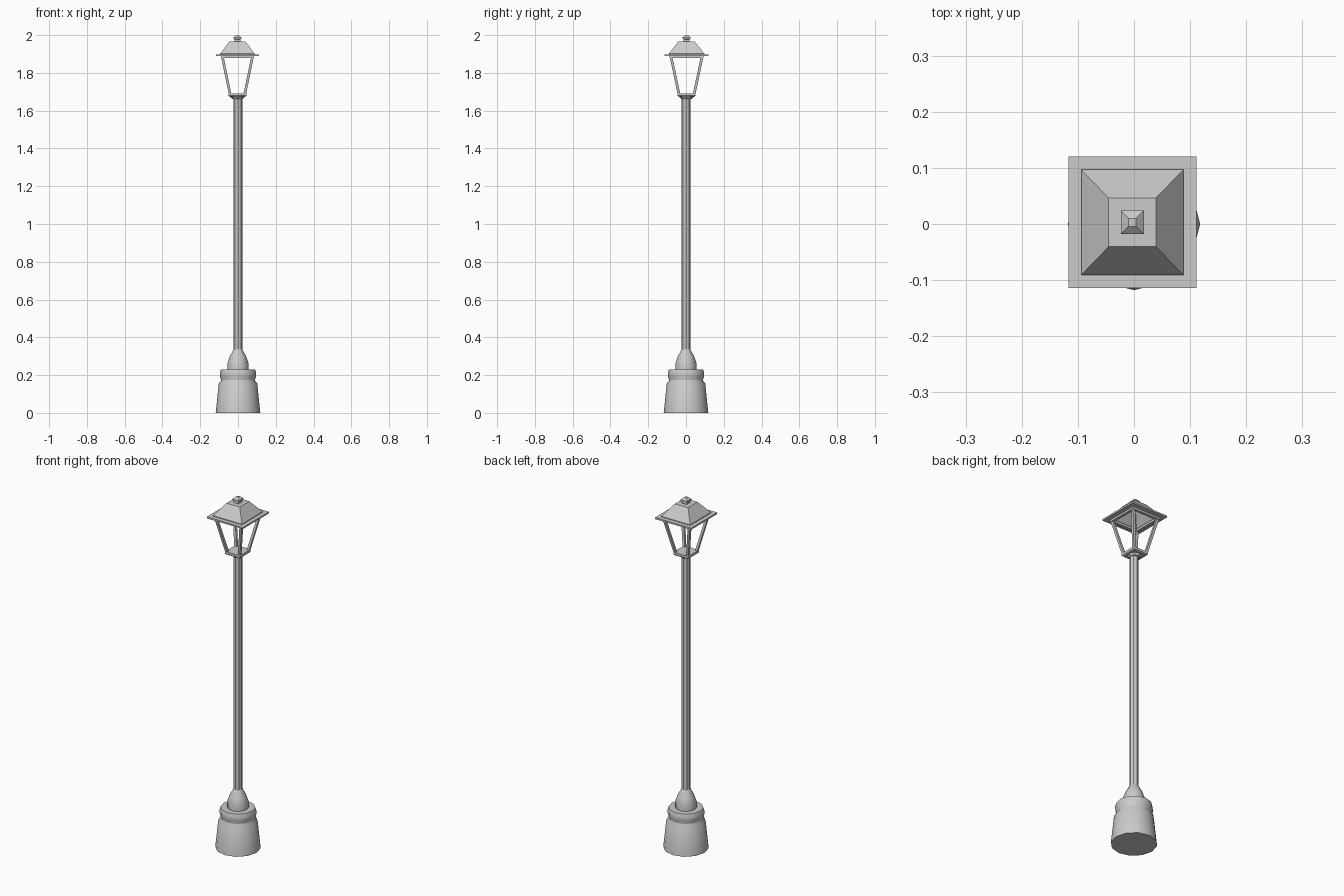
import bpy, bmesh
from math import cos, sin, pi, sqrt, radians

if "Cube" in bpy.data.objects:
    bpy.data.objects.remove(bpy.data.objects["Cube"])

LANTERN = (-0.003, 0.003)   # lantern sits slightly off the post axis


def finish(name, bm):
    bmesh.ops.recalc_face_normals(bm, faces=bm.faces[:])
    mesh = bpy.data.meshes.new(name)
    bm.to_mesh(mesh)
    bm.free()
    obj = bpy.data.objects.new(name, mesh)
    bpy.context.collection.objects.link(obj)
    return obj


def lathe(name, profile, sides, phase=0.0, centre=(0, 0), sy=1.0, loop=False, smooth=False):
    """Turn a (radius, z) profile; loop=True makes a hollow frame, else ends are capped."""
    bm = bmesh.new()
    rings = []
    for r, z in profile:
        angles = [phase + 2 * pi * i / sides for i in range(sides)]
        rings.append([bm.verts.new((centre[0] + r * cos(a), centre[1] + sy * r * sin(a), z))
                      for a in angles])
    pairs = list(zip(rings, rings[1:]))
    if loop:
        pairs.append((rings[-1], rings[0]))
    else:
        bm.faces.new(rings[0])
        bm.faces.new(rings[-1])
    for a, b in pairs:
        for i in range(sides):
            j = (i + 1) % sides
            bm.faces.new((a[i], a[j], b[j], b[i]))
    obj = finish(name, bm)
    if smooth:
        bpy.ops.object.select_all(action='DESELECT')
        obj.select_set(True)
        bpy.context.view_layer.objects.active = obj
        bpy.ops.object.shade_smooth_by_angle(angle=radians(35))
    return obj


def square(name, profile, loop=False):
    """Four-sided lathe whose profile gives half widths."""
    return lathe(name, [(h * sqrt(2), z) for h, z in profile], 4, pi / 4, LANTERN, 1.03, loop)


def frame(name, outer, inner, z0, z1):
    return square(name, [(outer, z0), (outer, z1), (inner, z1), (inner, z0)], loop=True)


# Stepped round base and ring
lathe("base", [(0.118, 0), (0.102, 0.155), (0.09, 0.172), (0.09, 0.176), (0.096, 0.195),
               (0.096, 0.212), (0.09, 0.23), (0.056, 0.23)], 12, smooth=True)
lathe("post_foot", [(0.056, 0.23), (0.056, 0.262), (0.044, 0.298), (0.022, 0.338)],
      12, smooth=True)

# Post and its collar
lathe("post", [(0.023, 0.33), (0.023, 1.668)], 8)
lathe("post_collar", [(0.03, 1.663), (0.042, 1.678)], 8, centre=LANTERN)

# Lantern floor and frame
square("lantern_floor", [(0.042, 1.674), (0.047, 1.679), (0.047, 1.692), (0.035, 1.692)])
frame("top_rail", 0.088, 0.073, 1.878, 1.891)

# Four sloping corner struts
for i, (mx, my) in enumerate([(1, 1), (-1, 1), (-1, -1), (1, -1)]):
    bm = bmesh.new()
    rings = []
    for h, z in ((0.046, 1.688), (0.088, 1.891)):
        k = h - 0.014
        rings.append([bm.verts.new((LANTERN[0] + mx * x, LANTERN[1] + my * y * 1.03, z))
                      for x, y in ((h, h), (k, h), (k, k), (h, k))])
    a, b = rings
    bm.faces.new(a)
    bm.faces.new(b)
    for n in range(4):
        m = (n + 1) % 4
        bm.faces.new((a[n], a[m], b[m], b[n]))
    finish(f"corner_strut_{i + 1}", bm)

# Eave, hollow roof and finial
frame("eave", 0.114, 0.082, 1.889, 1.898)
square("roof", [(0.036, 1.961), (0.083, 1.896), (0.091, 1.896), (0.091, 1.902), (0.042, 1.967)])
square("finial", [(0.015, 1.966), (0.015, 1.977), (0.0205, 1.98), (0.0205, 1.988), (0.007, 2.0)])
